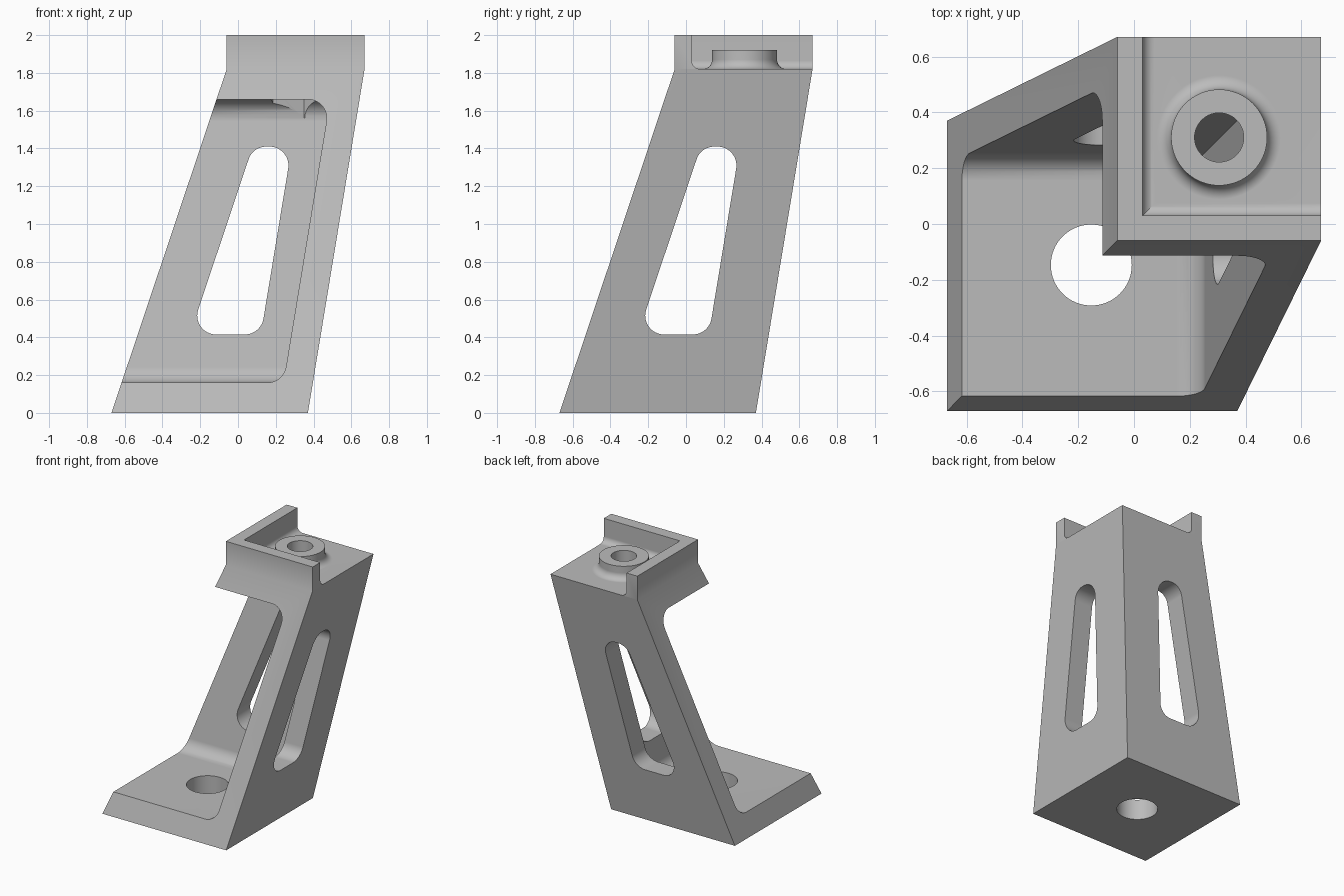
import bpy
import bmesh
from math import radians, sin, cos, pi
from mathutils import Vector

default = bpy.data.objects.get("Cube")
if default:
    bpy.data.objects.remove(default, do_unlink=True)

# Single grey material
grey = bpy.data.materials.new("plain grey")
grey.use_nodes = True
grey.diffuse_color = (0.5, 0.5, 0.5, 1)
grey.node_tree.nodes["Principled BSDF"].inputs["Base Color"].default_value = (0.5, 0.5, 0.5, 1)

LEAN_IN, LEAN_OUT = 0.3 / 1.82, 0.61 / 1.82   # slopes of the two pairs of sides


def loft(name, rings):
    """Solid from a stack of matching closed rings."""
    bm = bmesh.new()
    rows = [[bm.verts.new(p) for p in ring] for ring in rings]
    n = len(rows[0])
    for a, b in zip(rows, rows[1:]):
        for i in range(n):
            j = (i + 1) % n
            bm.faces.new((a[i], a[j], b[j], b[i]))
    bm.faces.new(rows[0][::-1])
    bm.faces.new(rows[-1])
    bmesh.ops.recalc_face_normals(bm, faces=bm.faces)
    mesh = bpy.data.meshes.new(name)
    bm.to_mesh(mesh)
    bm.free()
    mesh.materials.append(grey)
    obj = bpy.data.objects.new(name, mesh)
    bpy.context.collection.objects.link(obj)
    return obj


def fillet(corners, steps=12):
    """Round each (u, z, radius) corner of a closed profile."""
    out = []
    for i, (u, z, r) in enumerate(corners):
        p = Vector((u, z))
        if not r:
            out.append(p)
            continue
        d1 = (Vector(corners[i - 1][:2]) - p).normalized()
        d2 = (Vector(corners[(i + 1) % len(corners)][:2]) - p).normalized()
        half = d1.angle(d2) / 2
        centre = p + (d1 + d2).normalized() * r / sin(half)
        start = p + d1 * r * cos(half) / sin(half) - centre
        end = p + d2 * r * cos(half) / sin(half) - centre
        sweep = start.angle(end)
        for k in range(steps + 1):
            t = k / steps
            out.append(centre + (start * sin((1 - t) * sweep) + end * sin(t * sweep)) / sin(sweep))
    return out


def prism(name, profile, axis):
    """Extrude a profile along x or y."""
    place = (lambda p, d: (p.x, d, p.y)) if axis == "y" else (lambda p, d: (d, p.x, p.y))
    return loft(name, [[place(p, d) for p in profile] for d in (-3, 3)])


def lathe(name, x, y, outline, sides=64, turn=0):
    return loft(name, [[(x + r * cos(turn + 2 * pi * i / sides), y + r * sin(turn + 2 * pi * i / sides), z)
                        for i in range(sides)] for r, z in outline])


def combine(target, tool, operation):
    mod = target.modifiers.new("combine", "BOOLEAN")
    mod.operation, mod.solver, mod.object = operation, "EXACT", tool
    bpy.context.view_layer.objects.active = target
    bpy.ops.object.modifier_apply(modifier=mod.name)
    bpy.data.objects.remove(tool, do_unlink=True)


def corner_pocket(name, profile):
    """Pocket with the same profile seen along both horizontal axes."""
    pocket = prism(name, profile, "y")
    combine(pocket, prism(name + "_side", profile, "x"), "INTERSECT")
    return pocket


# Leaning body with a straight head
def square(lo, hi, z):
    return [(lo, lo, z), (hi, lo, z), (hi, hi, z), (lo, hi, z)]


bracket = loft("bracket_body", [square(-0.67, 0.37, 0), square(-0.06, 0.67, 1.82), square(-0.06, 0.67, 2)])

# Large opening between foot and head
inner = lambda z: 0.214 + LEAN_IN * z
opening = fillet([(-2, 0.16, 0), (inner(0.16), 0.16, 0.1), (inner(1.66), 1.66, 0.1), (-2, 1.66, 0)])
combine(bracket, corner_pocket("opening", opening), "DIFFERENCE")

# Tray in the head
tray = fillet([(0.03, 1.82, 0.045), (2, 1.82, 0), (2, 2.5, 0), (0.03, 2.5, 0)])
combine(bracket, corner_pocket("tray", tray), "DIFFERENCE")

# Slots through both walls
left = lambda z: -0.394 + LEAN_OUT * z
right = lambda z: 0.0525 + LEAN_IN * z
slot = fillet([(left(0.415), 0.415, 0.1), (right(0.415), 0.415, 0.1),
               (right(1.41), 1.41, 0.1), (left(1.41), 1.41, 0.1)])
for axis in "xy":
    combine(bracket, prism("slot", slot, axis), "DIFFERENCE")

# Round boss with a flared foot
flare = [(0.222 - 0.05 * sin(a), 1.87 - 0.05 * cos(a)) for a in (radians(9 * k) for k in range(11))]
boss = lathe("boss", 0.305, 0.31, [(0.222, 1.78)] + flare + [(0.172, 1.92)])
combine(bracket, boss, "UNION")

# Bolt holes and nut recess
combine(bracket, lathe("head_hole", 0.305, 0.31, [(0.088, 1.5), (0.088, 2.2)]), "DIFFERENCE")
combine(bracket, lathe("nut_recess", 0.305, 0.31, [(0.17, 1.56), (0.17, 1.73)], 6, radians(15)), "DIFFERENCE")
combine(bracket, lathe("foot_hole", -0.153, -0.147, [(0.145, -0.2), (0.145, 0.3)]), "DIFFERENCE")

# Smooth fillets, flat faces
bpy.ops.object.select_all(action="DESELECT")
bracket.select_set(True)
bpy.context.view_layer.objects.active = bracket
bpy.ops.object.shade_smooth_by_angle(angle=radians(25))
weighted = bracket.modifiers.new("flat_faces", "WEIGHTED_NORMAL")
weighted.keep_sharp = True
